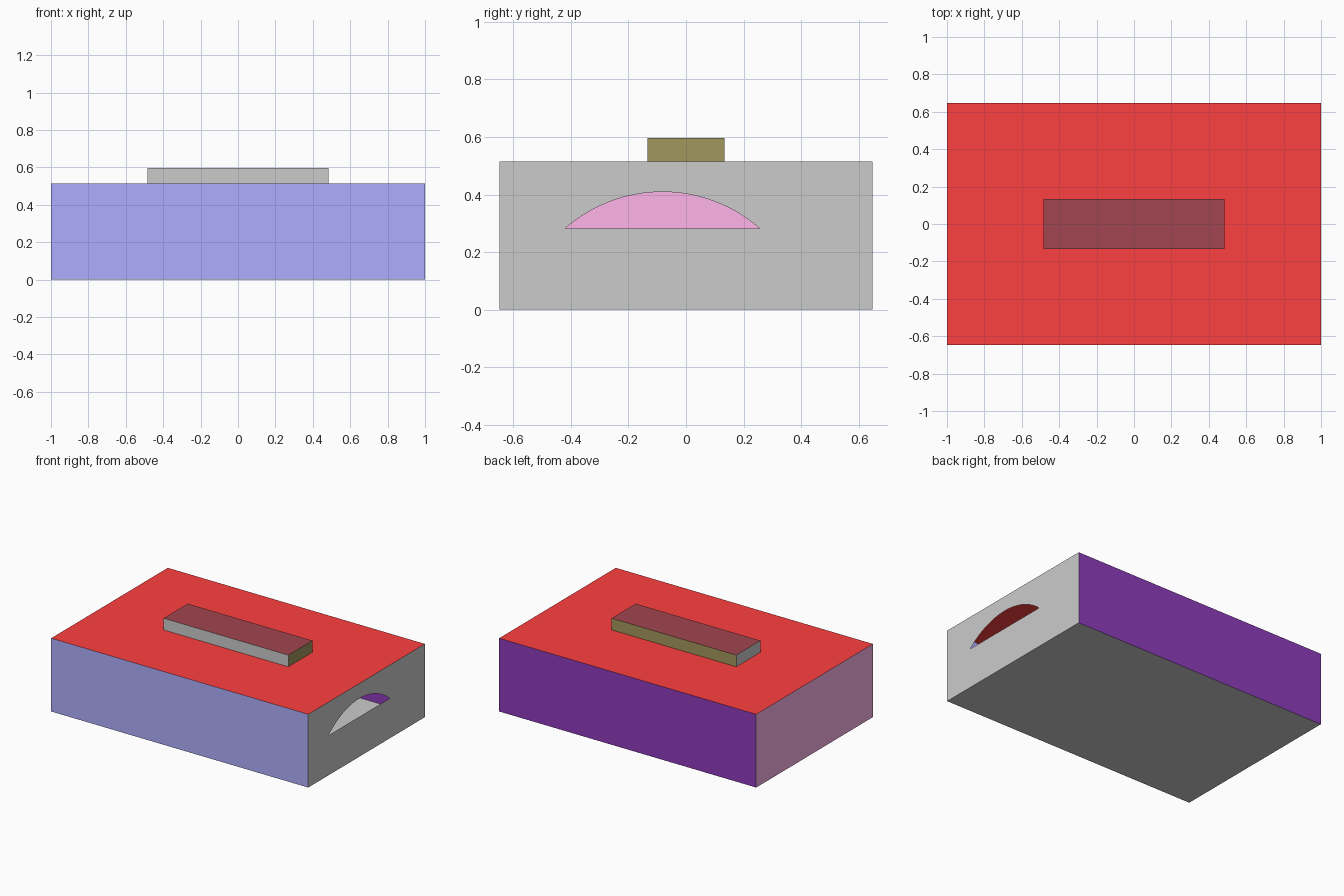
import bpy
import math

if "Cube" in bpy.data.objects:
    bpy.data.objects.remove(bpy.data.objects["Cube"])

X, Y, H = 1.0, 0.648, 0.515        # body half sizes and height
HX, HY, TOP = 0.485, 0.134, 0.597  # raised bar half sizes and top


def material(name, rgb):
    m = bpy.data.materials.new(name)
    m.diffuse_color = (*rgb, 1)
    m.use_nodes = True
    m.node_tree.nodes["Principled BSDF"].inputs["Base Color"].default_value = m.diffuse_color
    return m


blue = material("blue", (0.43, 0.43, 1.0))
red = material("red", (1.0, 0.05, 0.05))
pink = material("pink", (1.0, 0.46, 0.82))
purple = material("purple", (0.275, 0.045, 0.505))
maroon = material("maroon", (0.36, 0.06, 0.08))
olive = material("olive", (0.36, 0.31, 0.11))


def panel(name, faces, mat=None):
    """Thin sheet made of one or more polygons."""
    verts, polys = [], []
    for f in faces:
        polys.append(range(len(verts), len(verts) + len(f)))
        verts += f
    me = bpy.data.meshes.new(name)
    me.from_pydata(verts, [], [list(p) for p in polys])
    if mat:
        me.materials.append(mat)
    ob = bpy.data.objects.new(name, me)
    bpy.context.collection.objects.link(ob)
    return ob


def level(x, y, z, up=True):
    pts = [(-x, -y, z), (x, -y, z), (x, y, z), (-x, y, z)]
    return pts if up else pts[::-1]


def upright(a, b, z0, z1):
    return [(*a, z0), (*b, z0), (*b, z1), (*a, z1)]


def sides(prefix, x, y, z0, z1, mats):
    """Upright panels around a rectangle, for the sides listed in mats."""
    c = [(-x, -y), (x, -y), (x, y), (-x, y)]
    for i, side in enumerate(("front", "right", "back", "left")):
        if side in mats:
            panel(f"{prefix}_{side}", [upright(c[i], c[(i + 1) % 4], z0, z1)], mats[side])


# Hollow body of thin sheets
sides("body", X, Y, 0, H, {"front": blue, "back": purple, "left": pink})
panel("body_floor", [level(X, Y, 0, False)])
panel("body_lid", [level(X, Y, H)], red)

# Right wall with an arched opening
mid, half, sill, rise = -0.082, 0.339, 0.281, 0.128
r = (half ** 2 + rise ** 2) / (2 * rise)
a = math.asin(half / r)
n = 32
arc = [(X, mid + r * math.sin(t), sill + rise - r + r * math.cos(t))
       for t in (-a + 2 * a * i / n for i in range(n + 1))]
lower = [(X, -Y, 0), (X, Y, 0), (X, Y, sill), arc[-1], arc[0], (X, -Y, sill)]
upper = [(X, -Y, sill)] + arc + [(X, Y, sill), (X, Y, H), (X, -Y, H)]
panel("body_right", [lower, upper])

# Raised bar on the lid
sides("bar", HX, HY, H, TOP, {"front": None, "right": olive, "back": olive, "left": None})
panel("bar_top", [level(HX, HY, TOP)], maroon)
